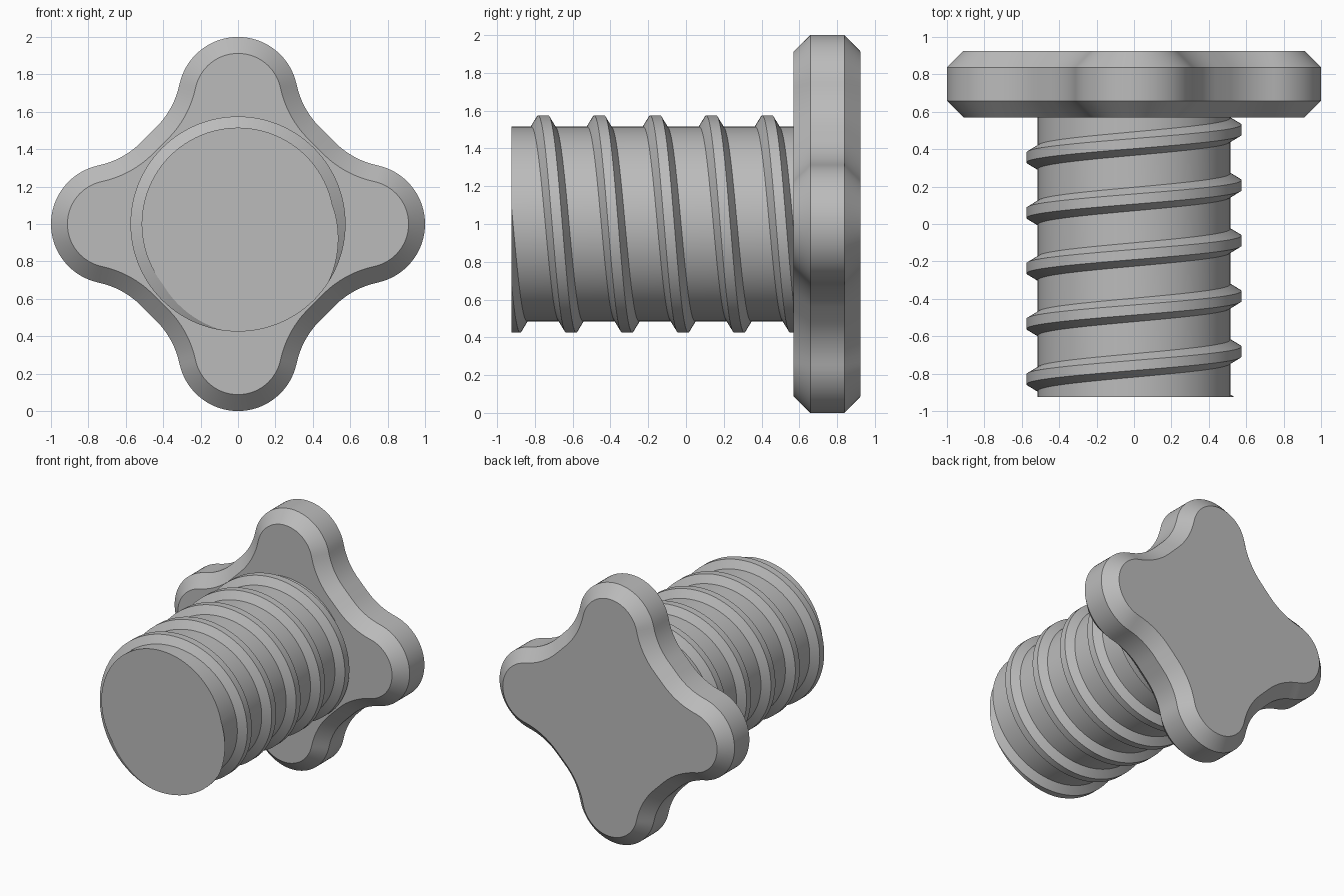
import bpy, bmesh, math
from math import sin, cos, pi, radians
from mathutils import Vector

cube = bpy.data.objects.get("Cube")
if cube:
    bpy.data.objects.remove(cube)

grey = bpy.data.materials.new("plain_grey")
grey.use_nodes = True
GREY = (0.5, 0.5, 0.5, 1)
grey.diffuse_color = GREY
grey.node_tree.nodes["Principled BSDF"].inputs["Base Color"].default_value = GREY

CENTRE_Z = 1.0


def finish(bm, name):
    bmesh.ops.recalc_face_normals(bm, faces=bm.faces)
    mesh = bpy.data.meshes.new(name)
    bm.to_mesh(mesh)
    bm.free()
    mesh.materials.append(grey)
    ob = bpy.data.objects.new(name, mesh)
    bpy.context.collection.objects.link(ob)
    ob.location.z = CENTRE_Z
    bpy.ops.object.select_all(action='DESELECT')
    ob.select_set(True)
    bpy.context.view_layer.objects.active = ob
    bpy.ops.object.shade_smooth_by_angle(angle=radians(30))


# Four-lobed handle: convex lobe arcs joined by concave arcs and short flats
LOBE_R, LOBE_C, HOLLOW_R = 0.32, 0.68, 0.46
JOIN = radians(12)
hollow_x = (LOBE_R + HOLLOW_R) * cos(JOIN)
hollow_z = LOBE_C + (LOBE_R + HOLLOW_R) * sin(JOIN)


def half_lobe(inset):
    """Right half of the top lobe, from its tip to the diagonal flat."""
    pts = []
    for i in range(17):
        a = pi / 2 + (JOIN - pi / 2) * i / 16
        r = LOBE_R - inset
        pts.append(Vector((r * cos(a), LOBE_C + r * sin(a))))
    for i in range(1, 9):
        a = JOIN + (pi / 4 - JOIN) * i / 8
        r = HOLLOW_R + inset
        pts.append(Vector((hollow_x - r * cos(a), hollow_z - r * sin(a))))
    return pts


def outline(inset):
    half = half_lobe(inset)
    lobe = [Vector((-p.x, p.y)) for p in reversed(half[1:])] + half
    result = []
    for k in range(4):
        c, s = cos(-k * pi / 2), sin(-k * pi / 2)
        result += [Vector((p.x * c - p.y * s, p.x * s + p.y * c)) for p in lobe]
    return result


bm = bmesh.new()
rings = []
for y, inset in ((0.57, 0.088), (0.658, 0), (0.838, 0), (0.925, 0.088)):
    rings.append([bm.verts.new((p.x, y, p.y)) for p in outline(inset)])
for a, b in zip(rings, rings[1:]):
    for i in range(len(a)):
        j = (i + 1) % len(a)
        bm.faces.new((a[i], a[j], b[j], b[i]))
bm.faces.new(rings[0])
bm.faces.new(rings[-1])
finish(bm, "lobed_handle")

# Threaded shaft: one ridge profile swept along a helix, then cut flat at both ends
SHAFT_R, CREST_R, PITCH, STEPS, TURNS = 0.515, 0.575, 0.2965, 96, 8
profile = ((0.063, SHAFT_R), (0.027, CREST_R), (-0.027, CREST_R), (-0.063, SHAFT_R))
START_Y = -0.682 + 6 * PITCH

bm = bmesh.new()
rows = []
for i in range(STEPS * TURNS + 1):
    a = 2 * pi * i / STEPS
    y = START_Y - PITCH * i / STEPS
    rows.append([bm.verts.new((r * cos(a), y + dy, r * sin(a))) for dy, r in profile])
for i in range(STEPS * TURNS):
    for k in range(3):
        bm.faces.new((rows[i][k], rows[i + 1][k], rows[i + 1][k + 1], rows[i][k + 1]))
    n = i + STEPS
    if n < STEPS * TURNS:
        bm.faces.new((rows[i][3], rows[i + 1][3], rows[n + 1][0], rows[n][0]))
for y, direction in ((-0.925, -1), (0.6, 1)):
    cut = bmesh.ops.bisect_plane(bm, geom=bm.verts[:] + bm.edges[:] + bm.faces[:], dist=1e-6,
                                 plane_co=(0, y, 0), plane_no=(0, direction, 0), clear_outer=True)
    rim = [e for e in cut["geom_cut"] if isinstance(e, bmesh.types.BMEdge)]
    bmesh.ops.contextual_create(bm, geom=rim)
finish(bm, "threaded_shaft")
